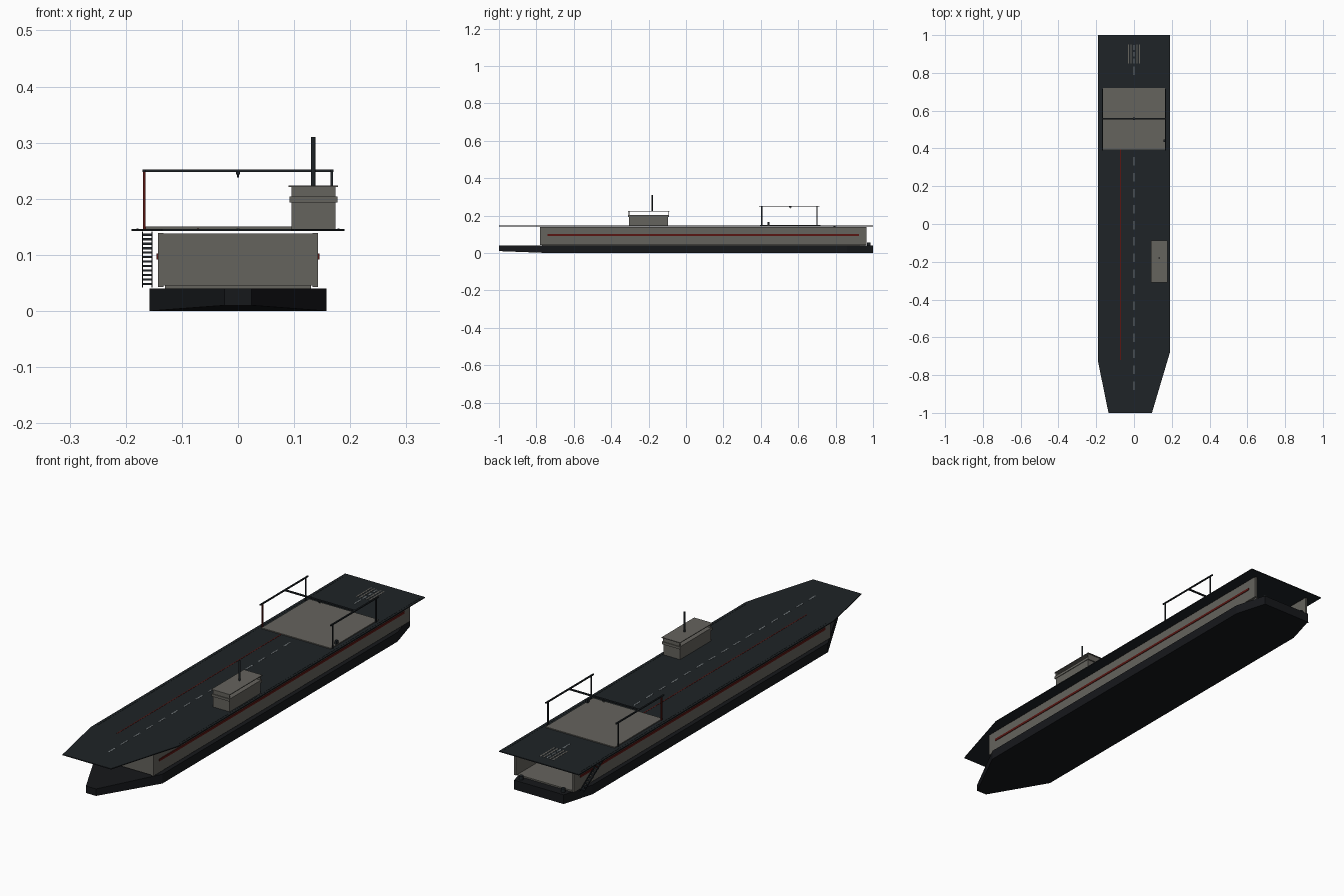
import bpy, bmesh
from mathutils import Vector

if "Cube" in bpy.data.objects:
    bpy.data.objects.remove(bpy.data.objects["Cube"])


def material(name, rgb):
    m = bpy.data.materials.new(name)
    m.diffuse_color = (*rgb, 1)
    m.use_nodes = True
    m.node_tree.nodes["Principled BSDF"].inputs["Base Color"].default_value = m.diffuse_color
    return m


DARK = material("dark_steel", (0.013, 0.017, 0.02))
BLACK = material("black_hull", (0.008, 0.009, 0.011))
GREY = material("warm_grey", (0.13, 0.125, 0.11))
RED = material("dark_red", (0.1, 0.008, 0.006))
PALE = material("pale_marking", (0.16, 0.18, 0.19))


def finish(name, bm, mat):
    bmesh.ops.recalc_face_normals(bm, faces=bm.faces)
    me = bpy.data.meshes.new(name)
    bm.to_mesh(me)
    bm.free()
    me.materials.append(mat)
    ob = bpy.data.objects.new(name, me)
    bpy.context.collection.objects.link(ob)
    return ob


def box(name, x0, x1, y0, y1, z0, z1, mat):
    bm = bmesh.new()
    bmesh.ops.create_cube(bm, size=1)
    for v in bm.verts:
        v.co = Vector(((x0 + x1) / 2 + v.co.x * (x1 - x0),
                       (y0 + y1) / 2 + v.co.y * (y1 - y0),
                       (z0 + z1) / 2 + v.co.z * (z1 - z0)))
    return finish(name, bm, mat)


def prism(outline, z0, z1):
    bm = bmesh.new()
    low = [bm.verts.new((x, y, z0)) for x, y in outline]
    top = [bm.verts.new((x, y, z1)) for x, y in outline]
    bm.faces.new(low)
    bm.faces.new(top)
    n = len(low)
    for i in range(n):
        j = (i + 1) % n
        bm.faces.new((low[i], low[j], top[j], top[i]))
    return bm, low


def cylinder(name, x, y, z0, z1, r, mat, sides=12):
    bm = bmesh.new()
    bmesh.ops.create_cone(bm, cap_ends=True, segments=sides, radius1=r, radius2=r, depth=z1 - z0)
    bmesh.ops.translate(bm, verts=bm.verts, vec=(x, y, (z0 + z1) / 2))
    return finish(name, bm, mat)


# Hull with tapered bow, raised forefoot and chamfered stern
half = [(0.024, -1), (0.158, -0.74), (0.158, 0.86), (0.118, 1)]
bm, low = prism(half + [(-x, y) for x, y in reversed(half)], 0, 0.04)
bmesh.ops.connect_verts(bm, verts=[low[1], low[6]])
low[0].co.z = low[7].co.z = 0.01
finish("hull", bm, BLACK)

# Hangar: floor, side walls, bow bulkhead, open stern
box("hangar_floor", -0.13, 0.13, -0.77, 0.96, 0.04, 0.046, GREY)
box("bow_bulkhead", -0.137, 0.137, -0.78, -0.768, 0.045, 0.138, GREY)
for s, side in ((-1, "left"), (1, "right")):
    a, b = sorted((s * 0.133, s * 0.143))
    box(f"hangar_wall_{side}", a, b, -0.78, 0.965, 0.043, 0.139, GREY)
    a, b = sorted((s * 0.142, s * 0.1455))
    box(f"wall_stripe_{side}", a, b, -0.74, 0.925, 0.092, 0.102, RED)
    cylinder(f"stern_bollard_{side}", s * 0.1, 0.978, 0.04, 0.056, 0.009, DARK)

# Flight deck
deck = [(-0.135, -1), (0.095, -1), (0.19, -0.68), (0.19, 1), (-0.19, 1), (-0.19, -0.73)]
bm, _ = prism(deck, 0.1425, 0.1465)
finish("flight_deck", bm, DARK)

# Deck markings
M0, M1 = 0.146, 0.1472
for i in range(16):
    y = -0.88 + i * 0.085
    box(f"centre_dash_{i}", -0.003, 0.003, y, min(y + 0.045, 0.395), M0, M1, PALE)
box("stern_dash", -0.003, 0.003, 0.79, 0.835, M0, M1, PALE)
for x in (-0.03, -0.015, 0.015, 0.03):
    box("stern_bar", x - 0.003, x + 0.003, 0.85, 0.95, M0, M1, GREY)
for i in range(3):
    box(f"stern_centre_{i}", -0.003, 0.003, 0.85 + i * 0.036, 0.875 + i * 0.036, M0, M1, PALE)
box("landing_line", -0.0735, -0.0695, -0.72, 0.395, M0, M1, RED)
box("edge_line_left", -0.181, -0.177, -0.7, 0.98, M0, M1, DARK)
box("edge_line_right", 0.177, 0.181, -0.66, 0.98, M0, M1, DARK)

# Lift platform with overhead gantry
box("lift_platform", -0.165, 0.165, 0.395, 0.72, 0.146, 0.1505, GREY)
for s, side in ((-1, "left"), (1, "right")):
    x = s * 0.167
    for y in (0.405, 0.70):
        box(f"gantry_post_{side}", x - 0.002, x + 0.002, y - 0.003, y + 0.003, 0.146, 0.25,
            RED if s < 0 and y < 0.5 else DARK)
    box(f"gantry_rail_{side}", x - 0.003, x + 0.003, 0.39, 0.715, 0.2475, 0.2525, DARK)
box("gantry_crossbeam", -0.167, 0.167, 0.553, 0.561, 0.2475, 0.2525, DARK)
box("hoist_trolley", -0.004, 0.004, 0.55, 0.564, 0.243, 0.249, DARK)
cylinder("hoist_hook", 0, 0.557, 0.238, 0.244, 0.002, DARK, 8)
box("lift_control", 0.155, 0.165, 0.435, 0.447, 0.15, 0.166, DARK)

# Island: cabin, ledge, end screens, roof and mast
box("island_cabin", 0.095, 0.174, -0.305, -0.095, 0.146, 0.202, GREY)
box("island_ledge", 0.092, 0.177, -0.31, -0.09, 0.193, 0.204, GREY)
for y in (-0.307, -0.097):
    box("bridge_screen", 0.095, 0.174, y, y + 0.004, 0.203, 0.222, GREY)
box("island_roof", 0.09, 0.178, -0.31, -0.088, 0.2205, 0.2235, GREY)
cylinder("mast", 0.134, -0.18, 0.222, 0.31, 0.004, DARK, 12)

# Sloping stair on the left quarter
for i in range(12):
    y, z = 0.935 - i * 0.0125, 0.046 + i * 0.008
    box(f"stair_step_{i}", -0.17, -0.153, y - 0.012, y, z, z + 0.004, DARK)
for x in (-0.171, -0.154):
    bm = bmesh.new()
    pts = [(0.945, 0.042), (0.935, 0.042), (0.785, 0.142), (0.797, 0.142)]
    a = [bm.verts.new((x, y, z)) for y, z in pts]
    b = [bm.verts.new((x + 0.002, y, z)) for y, z in pts]
    bm.faces.new(a)
    bm.faces.new(b)
    for i in range(4):
        j = (i + 1) % 4
        bm.faces.new((a[i], a[j], b[j], b[i]))
    finish("stair_stringer", bm, DARK)
